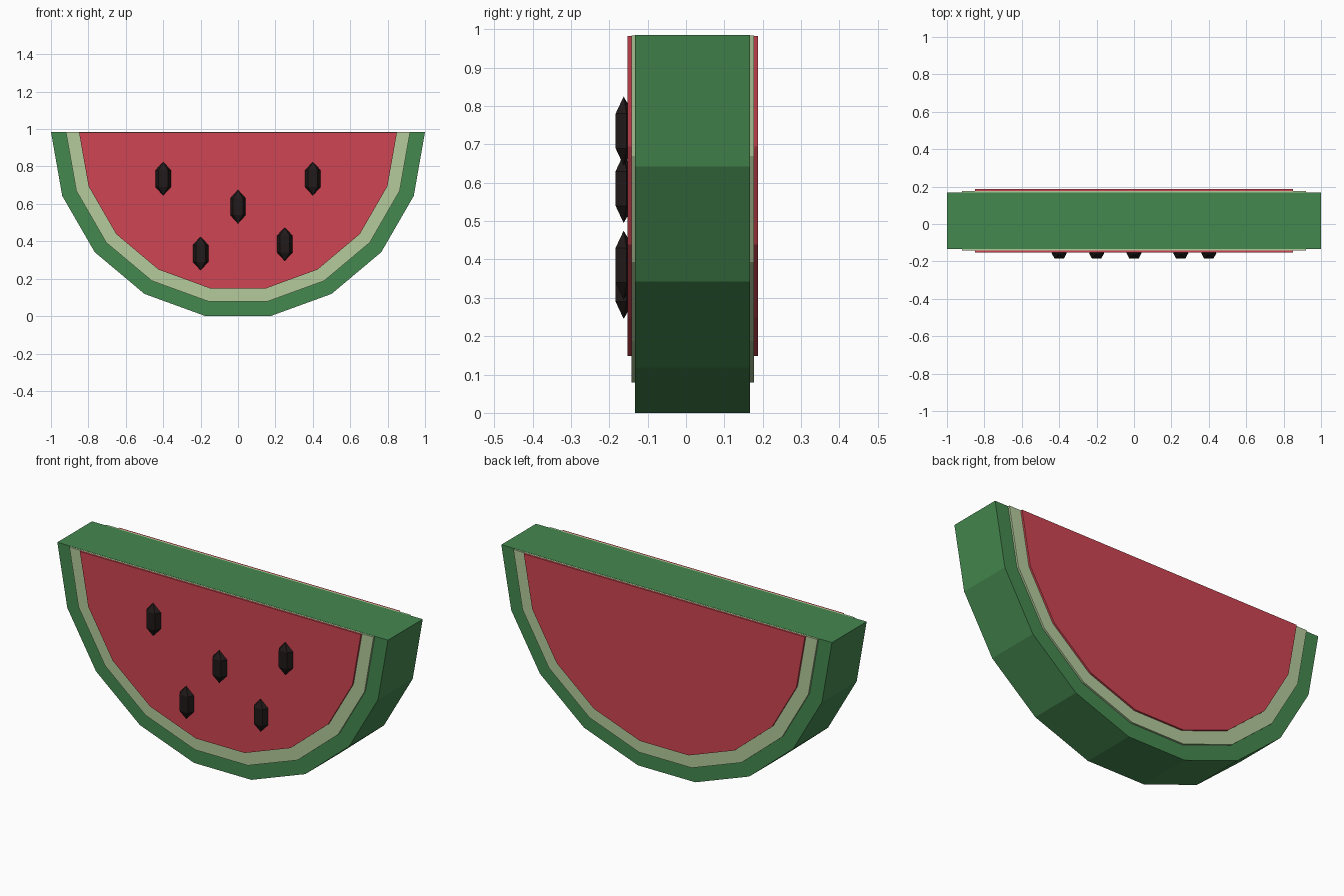
import bpy, bmesh
from math import cos, sin, pi

if "Cube" in bpy.data.objects:
    bpy.data.objects.remove(bpy.data.objects["Cube"])

TOP = sin(pi * 80 / 180)      # height of the cut edge
Y0 = 0.0174                   # slice centre in depth


def material(name, rgb):
    m = bpy.data.materials.new(name)
    m.diffuse_color = (*rgb, 1)
    m.use_nodes = True
    m.node_tree.nodes["Principled BSDF"].inputs["Base Color"].default_value = m.diffuse_color
    return m


def finish(bm, name, mat):
    bmesh.ops.recalc_face_normals(bm, faces=bm.faces)
    me = bpy.data.meshes.new(name)
    bm.to_mesh(me)
    bm.free()
    me.materials.append(mat)
    ob = bpy.data.objects.new(name, me)
    bpy.context.collection.objects.link(ob)
    return ob


def half_disc(name, radius, depth, drop, mat, sides=9):
    """Nine-sided half disc, flat side up, extruded along y."""
    bm = bmesh.new()
    ring = []
    for i in range(sides + 1):
        a = pi + pi * i / sides
        z = TOP + radius * sin(a) if 0 < i < sides else TOP - drop
        ring.append(bm.verts.new((radius * cos(a), Y0 - depth / 2, z)))
    face = bm.faces.new(ring)
    ext = bmesh.ops.extrude_face_region(bm, geom=[face], use_keep_orig=True)
    verts = [g for g in ext["geom"] if isinstance(g, bmesh.types.BMVert)]
    bmesh.ops.translate(bm, verts=verts, vec=(0, depth, 0))
    return finish(bm, name, mat)


green = material("rind_green", (0.06, 0.25, 0.08))
pale = material("pith_pale", (0.46, 0.60, 0.33))
red = material("flesh_red", (0.62, 0.06, 0.085))
black = material("seed_black", (0.015, 0.01, 0.01))

# Nested layers; inner tops sit a hair lower so the cut face stays clean
half_disc("rind", 1.0, 0.30, 0.0, green)
half_disc("pith", 0.92, 0.32, 0.001, pale)
half_disc("flesh", 0.85, 0.34, 0.002, red)

# Five-sided seeds on the front face
for n, (x, z) in enumerate([(-0.4, 0.735), (0.4, 0.735), (0, 0.585),
                            (-0.2, 0.335), (0.25, 0.385)], 1):
    bm = bmesh.new()
    bmesh.ops.create_uvsphere(bm, u_segments=5, v_segments=3, radius=1)
    bmesh.ops.scale(bm, verts=bm.verts, vec=(0.05, 0.03, 0.09))
    seed = finish(bm, f"seed_{n}", black)
    seed.location = (x, Y0 - 0.18, z)
